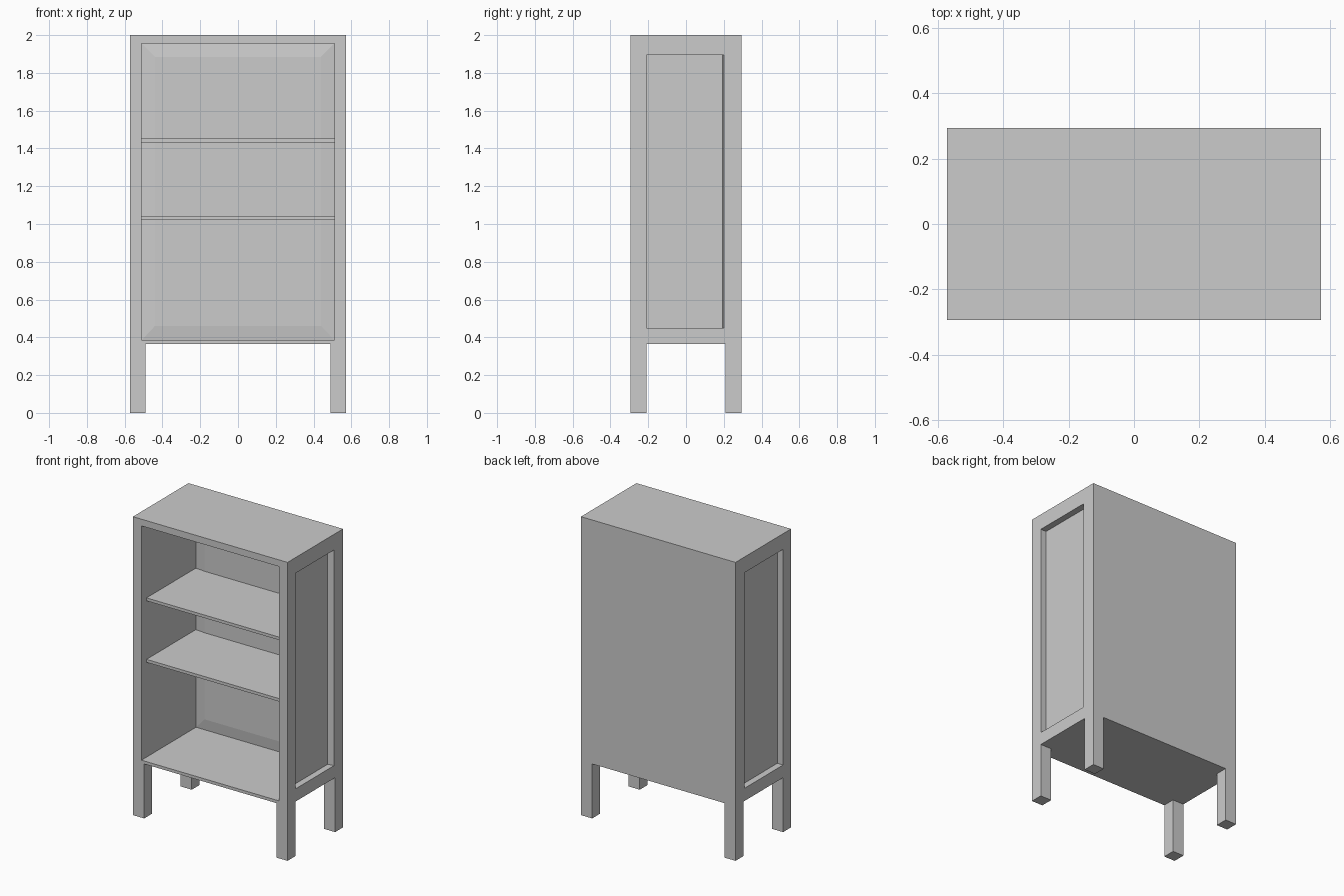
import bpy, bmesh

if "Cube" in bpy.data.objects:
    bpy.data.objects.remove(bpy.data.objects["Cube"])

W, D, H = 0.573, 0.294, 2.0      # half width, half depth, height
IN = 0.51                        # half width of the interior


def loft(name, rings):
    """Closed solid through successive four-point rings."""
    bm = bmesh.new()
    loops = [[bm.verts.new(p) for p in ring] for ring in rings]
    for a, b in zip(loops, loops[1:]):
        for i in range(4):
            j = (i + 1) % 4
            bm.faces.new((a[i], a[j], b[j], b[i]))
    bm.faces.new(loops[0])
    bm.faces.new(loops[-1])
    bmesh.ops.recalc_face_normals(bm, faces=bm.faces[:])
    me = bpy.data.meshes.new(name)
    bm.to_mesh(me)
    bm.free()
    ob = bpy.data.objects.new(name, me)
    bpy.context.collection.objects.link(ob)
    return ob


def xz(x, z0, z1, y):
    return [(-x, y, z0), (x, y, z0), (x, y, z1), (-x, y, z1)]


def yz(y0, y1, z0, z1, x):
    return [(x, y0, z0), (x, y1, z0), (x, y1, z1), (x, y0, z1)]


def carve(ob, cutter):
    """Subtract the cutter, then discard it."""
    cutter.hide_render = True
    mod = ob.modifiers.new("carve", 'BOOLEAN')
    mod.operation, mod.solver, mod.object = 'DIFFERENCE', 'EXACT', cutter
    bpy.context.view_layer.objects.active = ob
    bpy.ops.object.modifier_apply(modifier=mod.name)
    bpy.data.objects.remove(cutter)


# Cabinet carcass, starting as a solid block
cabinet = loft("cabinet", [xz(W, 0, H, -D), xz(W, 0, H, D)])

# Gaps between the legs, in both directions
carve(cabinet, loft("leg_gap_front", [xz(0.49, -0.1, 0.365, -1), xz(0.49, -0.1, 0.365, 1)]))
carve(cabinet, loft("leg_gap_side", [yz(-0.21, 0.21, -0.1, 0.365, -1), yz(-0.21, 0.21, -0.1, 0.365, 1)]))

# Open interior; the back wall is a shallow raised panel with sloped borders
carve(cabinet, loft("interior", [xz(IN, 0.385, 1.955, -0.5),
                                 xz(IN, 0.385, 1.955, 0.284),
                                 xz(0.44, 0.46, 1.885, 0.275)]))

# Recessed side panels
for s in (-1, 1):
    carve(cabinet, loft("side_recess", [yz(-0.21, 0.20, 0.45, 1.895, s * 0.7),
                                        yz(-0.21, 0.20, 0.45, 1.895, s * W),
                                        yz(-0.21, 0.192, 0.45, 1.895, s * 0.53)]))

# Two shelves set back from the front
for name, z in (("lower_shelf", 1.02), ("upper_shelf", 1.432)):
    loft(name, [xz(IN, z, z + 0.02, -0.24), xz(IN, z, z + 0.02, 0.28)])
